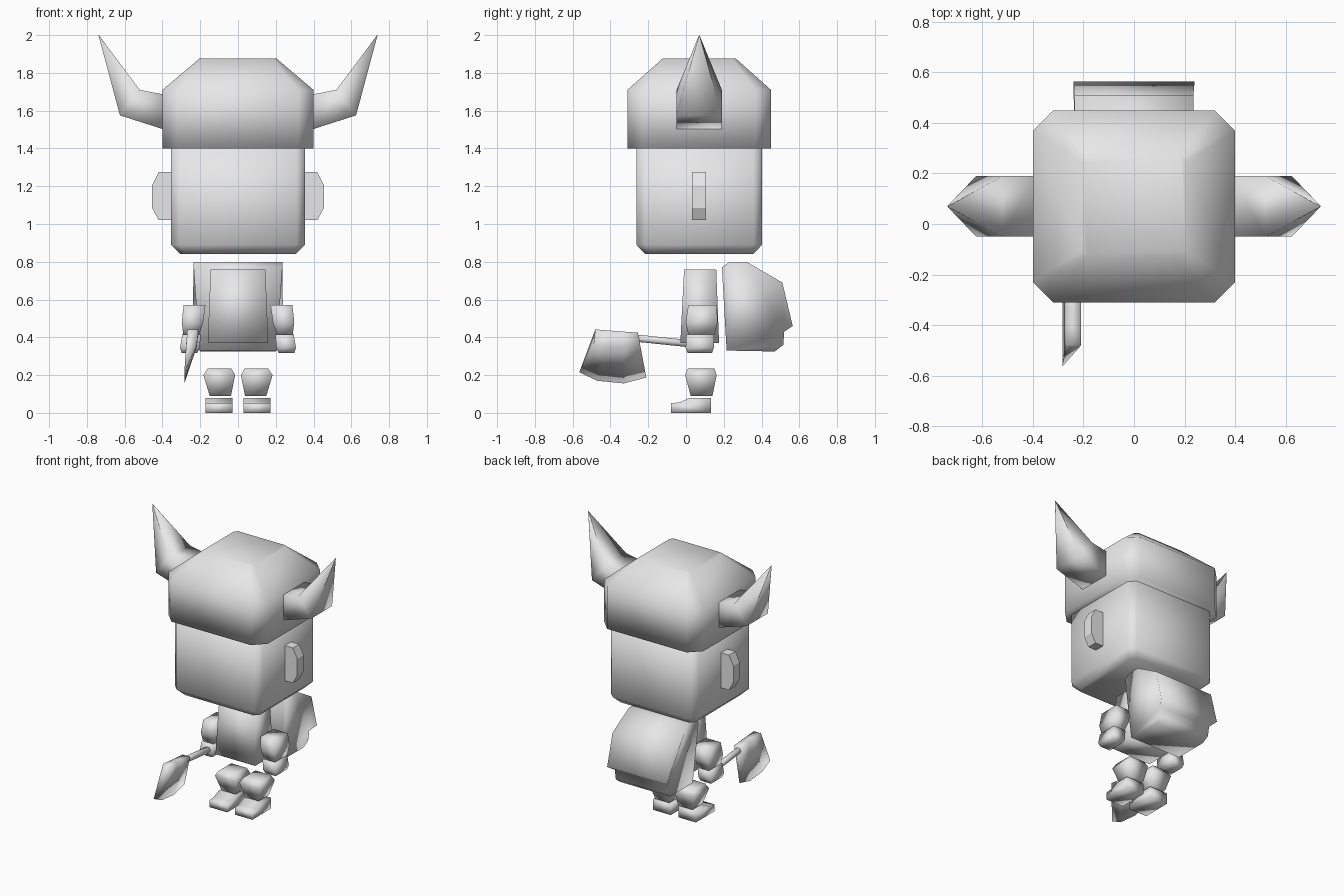
import bpy, bmesh, math
from mathutils import Vector

if "Cube" in bpy.data.objects:
    bpy.data.objects.remove(bpy.data.objects["Cube"])

grey = bpy.data.materials.new("plain grey")
grey.diffuse_color = (0.8, 0.8, 0.8, 1)
grey.use_nodes = True
grey.node_tree.nodes["Principled BSDF"].inputs["Base Color"].default_value = grey.diffuse_color


def loft(name, rings, smooth=True, mirror=False):
    """Skin a list of equal-length point rings and cap both ends."""
    bm = bmesh.new()
    loops = [[bm.verts.new(p) for p in ring] for ring in rings]
    n = len(loops[0])
    for a, b in zip(loops, loops[1:]):
        for i in range(n):
            j = (i + 1) % n
            bm.faces.new((a[i], a[j], b[j], b[i]))
    bm.faces.new(loops[0][::-1])
    bm.faces.new(loops[-1])
    if mirror:
        copy = bmesh.ops.duplicate(bm, geom=bm.verts[:] + bm.edges[:] + bm.faces[:])
        for v in copy["geom"]:
            if isinstance(v, bmesh.types.BMVert):
                v.co.x = -v.co.x
    bmesh.ops.recalc_face_normals(bm, faces=bm.faces)
    for f in bm.faces:
        f.smooth = smooth
    mesh = bpy.data.meshes.new(name)
    bm.to_mesh(mesh)
    bm.free()
    mesh.materials.append(grey)
    obj = bpy.data.objects.new(name, mesh)
    bpy.context.collection.objects.link(obj)
    return obj


def rect(x0, x1, y0, y1, z):
    return [(x0, y0, z), (x1, y0, z), (x1, y1, z), (x0, y1, z)]


def octagon(hx, hy, cut, z, cy=0.07):
    """Rectangle with cut corners, centred on the head axis."""
    pts = []
    for sx, sy in ((1, -1), (1, 1), (-1, 1), (-1, -1)):
        a = (sx * (hx - cut), cy + sy * hy, z)
        b = (sx * hx, cy + sy * (hy - cut), z)
        pts += [a, b] if sx * sy < 0 else [b, a]
    return pts


# Head and helmet
loft("head", [octagon(0.305, 0.285, 0.03, 0.84), octagon(0.355, 0.333, 0.045, 0.89),
              octagon(0.355, 0.333, 0.045, 1.45)])
loft("helmet", [octagon(0.4, 0.38, 0.08, 1.4), octagon(0.4, 0.38, 0.08, 1.71),
                octagon(0.205, 0.195, 0.02, 1.875)])

# Horns: square tube that bends upward to a point
horn = []
for (xl, zl), (xu, zu), h in (((0.39, 1.50), (0.39, 1.685), 0.12),
                              ((0.625, 1.575), (0.52, 1.71), 0.12),
                              ((0.739, 2.0), (0.737, 2.0), 0.001)):
    horn.append([(xl, 0.07 - h, zl), (xl, 0.07 + h, zl),
                 (xu, 0.07 + h, zu), (xu, 0.07 - h, zu)])
loft("horns", horn, mirror=True)

# Ears
ear = [(0.34, 1.02), (0.42, 1.02), (0.455, 1.085), (0.455, 1.205), (0.42, 1.275), (0.34, 1.275)]
loft("ears", [[(x, y, z) for x, z in ear] for y in (0.032, 0.105)], smooth=False, mirror=True)

# Torso
loft("torso", [rect(-0.16, 0.16, -0.03, 0.175, 0.37), rect(-0.145, 0.145, -0.01, 0.16, 0.76)])

# Backpack with an overhanging flap: y, z, half width
pack = [(0.19, 0.77, 0.235), (0.23, 0.80, 0.235), (0.32, 0.80, 0.235), (0.51, 0.69, 0.235),
        (0.565, 0.46, 0.24), (0.52, 0.43, 0.21), (0.515, 0.36, 0.205), (0.47, 0.325, 0.2),
        (0.215, 0.33, 0.205)]
loft("backpack", [[(s * w, y, z) for y, z, w in pack] for s in (-1, 1)])

# Arms and hands
loft("upper_arms", [rect(0.205, 0.29, 0.012, 0.15, 0.415), rect(0.185, 0.298, -0.002, 0.168, 0.48),
                    rect(0.172, 0.288, 0.012, 0.162, 0.57)], mirror=True)
loft("hands", [rect(0.215, 0.298, 0.008, 0.138, 0.318), rect(0.203, 0.307, -0.002, 0.147, 0.345),
               rect(0.197, 0.295, 0.002, 0.147, 0.415)], mirror=True)

# Legs and feet
loft("legs", [rect(0.037, 0.15, 0.025, 0.14, 0.09), rect(0.015, 0.183, -0.005, 0.162, 0.2),
              rect(0.035, 0.16, 0.01, 0.15, 0.235)], mirror=True)
foot = [(-0.08, 0.0), (0.132, 0.0), (0.132, 0.08), (0.02, 0.08), (-0.035, 0.055), (-0.08, 0.052)]
loft("feet", [[(x, y, z) for y, z in foot] for x in (0.03, 0.172)], mirror=True)

# Axe handle, running through the hand
handle = []
for y, z in ((-0.45, 0.415), (0.13, 0.355)):
    handle.append([(-0.243 + 0.022 * math.cos(a), y, z + 0.022 * math.sin(a))
                   for a in (math.pi * k / 3 for k in range(6))])
loft("axe_handle", handle)

# Axe head: wedge sections from front to back, as top, waist and cutting edge
axe = []
for (yt, zt), (ym, zm), (yl, zl) in (((-0.48, 0.442), (-0.49, 0.36), (-0.565, 0.215)),
                                     ((-0.405, 0.436), (-0.415, 0.35), (-0.47, 0.17)),
                                     ((-0.33, 0.43), (-0.335, 0.35), (-0.33, 0.156)),
                                     ((-0.255, 0.425), (-0.26, 0.36), (-0.21, 0.187))):
    axe.append([(-0.268, yt, zt), (-0.275, ym, zm), (-0.284, yl, zl),
                (-0.218, ym, zm), (-0.21, yt, zt)])
loft("axe_head", axe)
